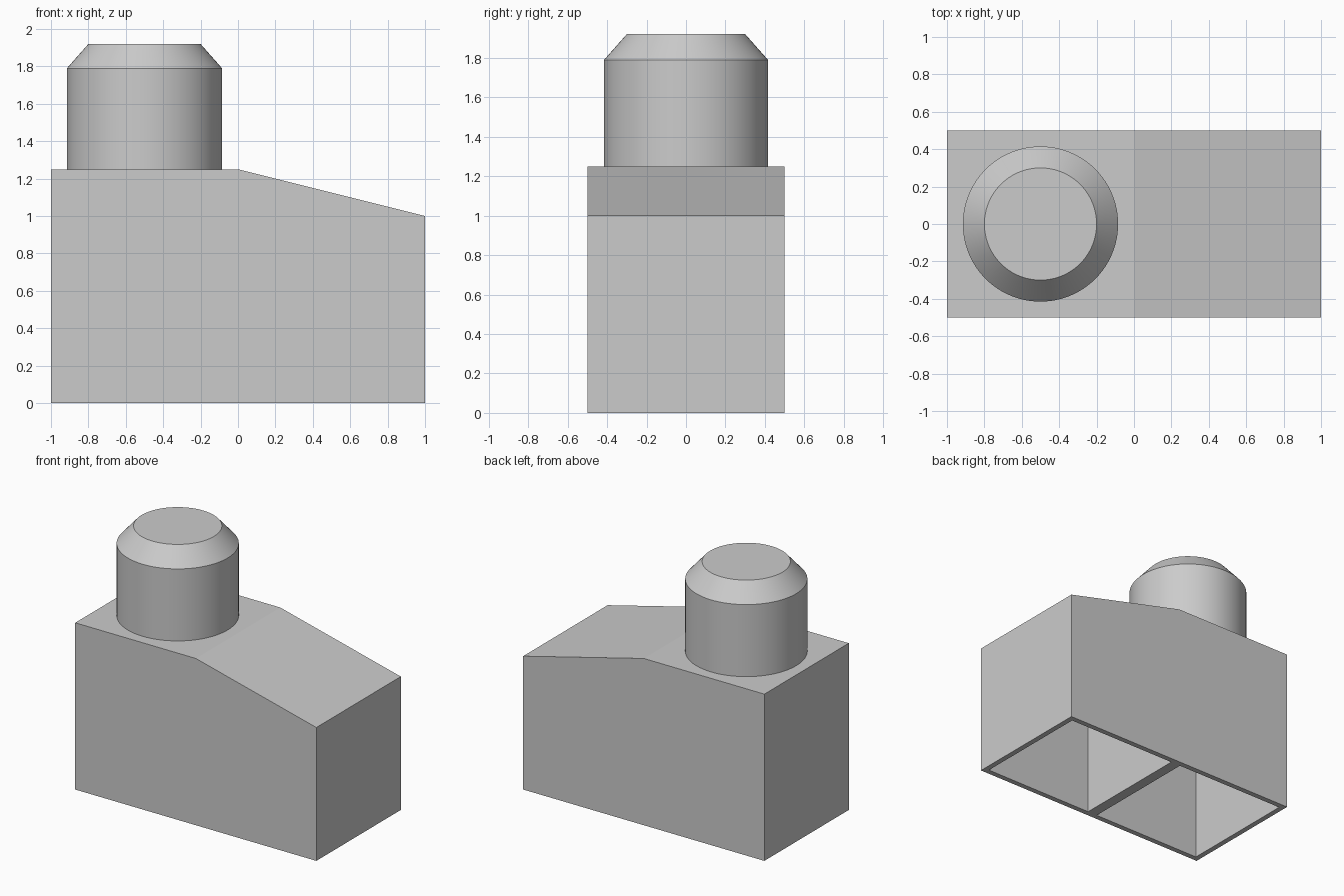
import bpy
import bmesh
import math

if "Cube" in bpy.data.objects:
    bpy.data.objects.remove(bpy.data.objects["Cube"], do_unlink=True)

WALL = 0.04
HALF_DEPTH = 0.5
STUD_X = -0.5

grey = bpy.data.materials.new("light_grey")
grey.use_nodes = True
grey.diffuse_color = (0.6, 0.6, 0.6, 1)
grey.node_tree.nodes["Principled BSDF"].inputs["Base Color"].default_value = grey.diffuse_color


def add_object(name, bm):
    bmesh.ops.recalc_face_normals(bm, faces=bm.faces)
    mesh = bpy.data.meshes.new(name)
    bm.to_mesh(mesh)
    bm.free()
    mesh.materials.append(grey)
    obj = bpy.data.objects.new(name, mesh)
    bpy.context.collection.objects.link(obj)
    return obj


def prism(name, profile, half_depth):
    """Extrude an x-z profile along y."""
    bm = bmesh.new()
    face = bm.faces.new([bm.verts.new((x, -half_depth, z)) for x, z in profile])
    extruded = bmesh.ops.extrude_face_region(bm, geom=[face])["geom"]
    verts = [v for v in extruded if isinstance(v, bmesh.types.BMVert)]
    bmesh.ops.translate(bm, vec=(0, 2 * half_depth, 0), verts=verts)
    return add_object(name, bm)


def roof(x):
    return 1.25 - 0.25 * max(x, 0)


# Body: flat roof on one half, sloping roof on the other
body = prism("body", [(-1, 0), (1, 0), (1, roof(1)), (0, roof(0)), (-1, roof(-1))], HALF_DEPTH)

# Two open cavities underneath, separated by a middle wall
for start, end in ((-1 + WALL, -WALL), (WALL, 1 - WALL)):
    profile = [(start, -0.1), (end, -0.1), (end, roof(end) - WALL), (start, roof(start) - WALL)]
    cutter = prism("cavity_cutter", profile, HALF_DEPTH - WALL)
    cutter.hide_render = True
    cut = body.modifiers.new("cavity", "BOOLEAN")
    cut.operation = "DIFFERENCE"
    cut.solver = "EXACT"
    cut.object = cutter
    bpy.context.view_layer.objects.active = body
    bpy.ops.object.modifier_apply(modifier=cut.name)
    bpy.data.objects.remove(cutter, do_unlink=True)

# Stud: round post with a chamfered top, sunk slightly into the roof
bm = bmesh.new()
rings = []
segments = 96
for radius, z in ((0.415, 1.23), (0.415, 1.79), (0.3, 1.92)):
    rings.append([bm.verts.new((STUD_X + radius * math.cos(a), radius * math.sin(a), z))
                  for a in (math.tau * i / segments for i in range(segments))])
for low, high in zip(rings, rings[1:]):
    for i in range(segments):
        j = (i + 1) % segments
        bm.faces.new((low[i], low[j], high[j], high[i]))
bm.faces.new(rings[0])
bm.faces.new(rings[-1])
stud = add_object("stud", bm)

bpy.ops.object.select_all(action="DESELECT")
stud.select_set(True)
bpy.context.view_layer.objects.active = stud
bpy.ops.object.shade_smooth_by_angle(angle=math.radians(30))
